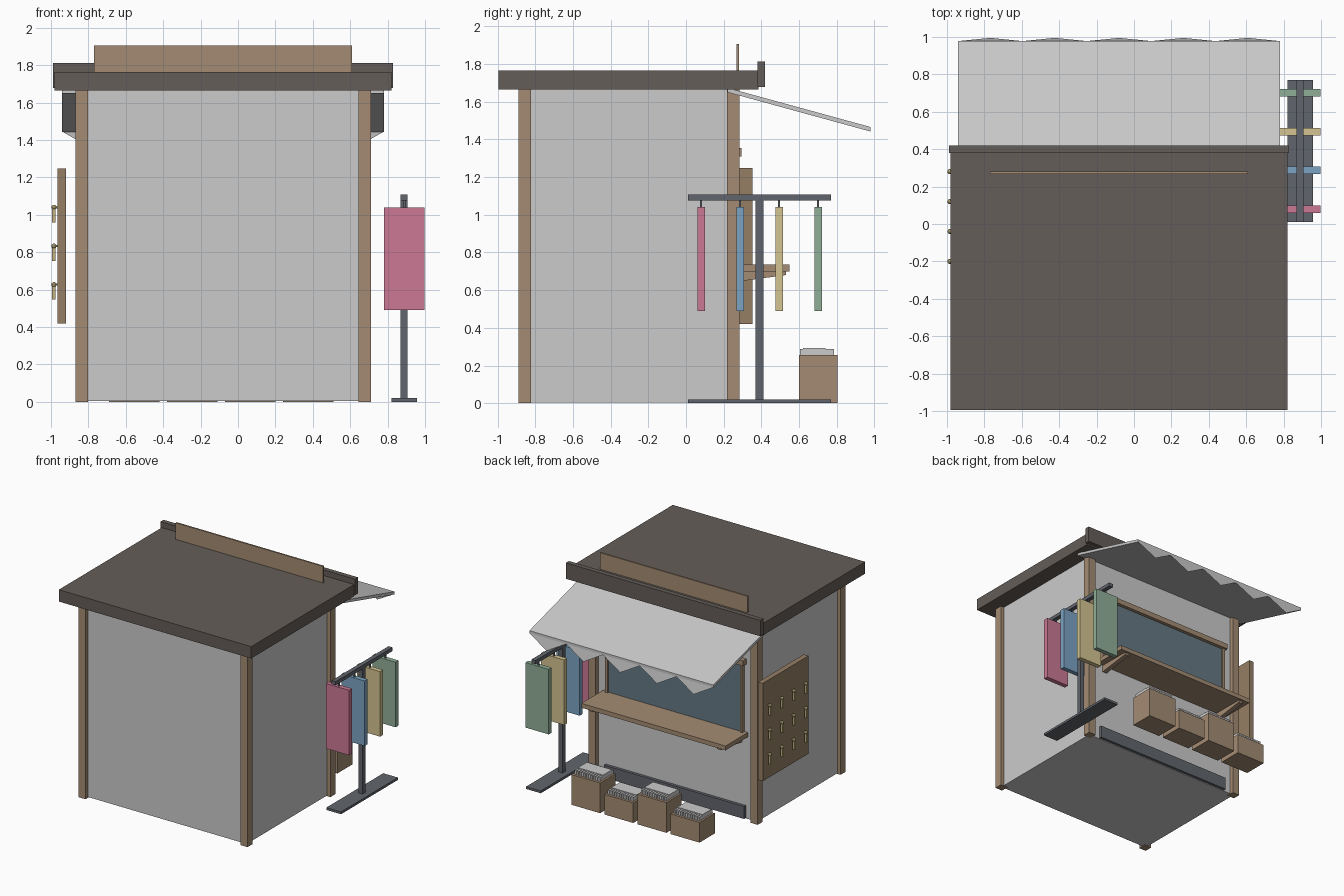
import bpy, bmesh

if "Cube" in bpy.data.objects:
    bpy.data.objects.remove(bpy.data.objects["Cube"])


def material(name, rgb):
    m = bpy.data.materials.new(name)
    m.diffuse_color = (*rgb, 1)
    m.use_nodes = True
    m.node_tree.nodes["Principled BSDF"].inputs["Base Color"].default_value = m.diffuse_color
    return m


WOOD = material("wood", (0.37, 0.26, 0.17))
BOARD = material("board_wood", (0.30, 0.21, 0.13))
ROOF = material("roof_brown", (0.13, 0.11, 0.10))
METAL = material("dark_metal", (0.12, 0.13, 0.15))
GLASS = material("glass", (0.13, 0.19, 0.23))
BRASS = material("brass", (0.55, 0.45, 0.22))
PAPER = material("paper", (0.7, 0.7, 0.68))
CX = -0.08  # centre line of the stall


def finish(name, bm, mat=None):
    bmesh.ops.recalc_face_normals(bm, faces=bm.faces)
    me = bpy.data.meshes.new(name)
    bm.to_mesh(me)
    bm.free()
    ob = bpy.data.objects.new(name, me)
    bpy.context.collection.objects.link(ob)
    if mat:
        me.materials.append(mat)
    return ob


def add_box(bm, x, y, z):
    vs = bmesh.ops.create_cube(bm, size=1)["verts"]
    for v in vs:
        for i, (a, b) in enumerate((x, y, z)):
            v.co[i] = (a + b) / 2 + v.co[i] * (b - a)


def box(name, x, y, z, mat=None):
    bm = bmesh.new()
    add_box(bm, x, y, z)
    return finish(name, bm, mat)


def profile_x(name, pts, x0, x1, mat=None):
    """Extrude a (y, z) profile along x."""
    bm = bmesh.new()
    face = bm.faces.new([bm.verts.new((x0, y, z)) for y, z in pts])
    new = bmesh.ops.extrude_face_region(bm, geom=[face])["geom"]
    bmesh.ops.translate(bm, vec=(x1 - x0, 0, 0),
                        verts=[g for g in new if isinstance(g, bmesh.types.BMVert)])
    return finish(name, bm, mat)


# Stall body and corner posts
box("stall_body", (-0.84, 0.68), (-0.855, 0.25), (0.005, 1.67))
for x in (-0.87, 0.645):
    for y in (-0.89, 0.218):
        box("corner_post", (x, x + 0.067), (y, y + 0.067), (0, 1.67), WOOD)

# Roof, fascia and blank sign board
box("roof", (-0.98, 0.82), (-0.995, 0.385), (1.665, 1.765), ROOF)
box("roof_fascia", (-0.99, 0.83), (0.38, 0.42), (1.678, 1.813), ROOF)
box("roof_sign_board", (-0.77, 0.61), (0.267, 0.281), (1.76, 1.905), WOOD)

# Sloping awning with a row of pointed flaps
profile_x("awning", [(0.22, 1.668), (0.24, 1.668), (0.978, 1.466), (0.978, 1.442), (0.22, 1.65)],
          -0.94, 0.78)
bm = bmesh.new()
step = 1.72 / 5
for i in range(5):
    x = -0.94 + i * step
    bm.faces.new([bm.verts.new(p) for p in
                  ((x, 0.978, 1.445), (x + step, 0.978, 1.445), (x + step / 2, 0.995, 1.347))])
finish("awning_flaps", bm)

# Serving window, counter and kick board
box("window_glass", (-0.70, 0.54), (0.24, 0.265), (0.73, 1.32), GLASS)
box("window_header", (-0.74, 0.58), (0.24, 0.294), (1.31, 1.355), WOOD)
for x in (-0.722, 0.54):
    box("window_jamb", (x, x + 0.022), (0.24, 0.28), (0.73, 1.32), WOOD)
box("counter", (-0.755, 0.595), (0.25, 0.55), (0.70, 0.737), WOOD)
for x in (-0.70, 0.50):
    profile_x("counter_bracket", [(0.25, 0.70), (0.53, 0.70), (0.53, 0.68), (0.25, 0.642)],
              x, x + 0.04, WOOD)
box("kick_board", (-0.735, 0.575), (0.24, 0.275), (0.01, 0.115), METAL)

# Crates filled with upright cards
for i in range(4):
    c = 0.375 - 0.31 * i
    top = 0.255 if i % 2 == 0 else 0.17
    box("crate", (c - 0.135, c + 0.135), (0.60, 0.805), (0, top), WOOD)
    bm = bmesh.new()
    for k in range(11):
        x = c - 0.11 + k * 0.022
        add_box(bm, (x - 0.008, x + 0.008), (0.605, 0.785), (top - 0.01, top + 0.033))
    add_box(bm, (c - 0.118, c + 0.118), (0.62, 0.74), (top - 0.01, top + 0.038))
    finish("crate_cards", bm, PAPER)

# Side peg board with hanging trinkets
box("peg_board", (-0.965, -0.92), (-0.26, 0.352), (0.42, 1.247), BOARD)
bm = bmesh.new()
for z in (1.04, 0.833, 0.627):
    for y in (0.28, 0.12, -0.04, -0.20):
        ball = bmesh.ops.create_icosphere(bm, subdivisions=2, radius=0.014)["verts"]
        bmesh.ops.translate(bm, verts=ball, vec=(-0.984, y, z))
        add_box(bm, (-0.99, -0.96), (y - 0.005, y + 0.005), (z - 0.005, z + 0.005))
        add_box(bm, (-0.994, -0.976), (y - 0.011, y + 0.011), (z - 0.08, z - 0.01))
finish("trinkets", bm, BRASS)

# Garment rack
box("rack_base", (0.82, 0.957), (0.01, 0.77), (0, 0.02), METAL)
box("rack_post", (0.87, 0.907), (0.37, 0.41), (0.01, 1.09), METAL)
box("rack_bar", (0.87, 0.907), (0.01, 0.77), (1.077, 1.108), METAL)
colours = {"pink": (0.60, 0.19, 0.30), "blue": (0.20, 0.37, 0.55),
           "yellow": (0.66, 0.56, 0.29), "green": (0.28, 0.43, 0.31)}
for i, (name, rgb) in enumerate(colours.items()):
    y = 0.08 + i * 0.207
    box(name + "_garment", (0.78, 0.998), (y - 0.02, y + 0.02), (0.49, 1.04), material(name, rgb))
    box("garment_hook", (0.882, 0.896), (y - 0.006, y + 0.006), (1.03, 1.08), METAL)
